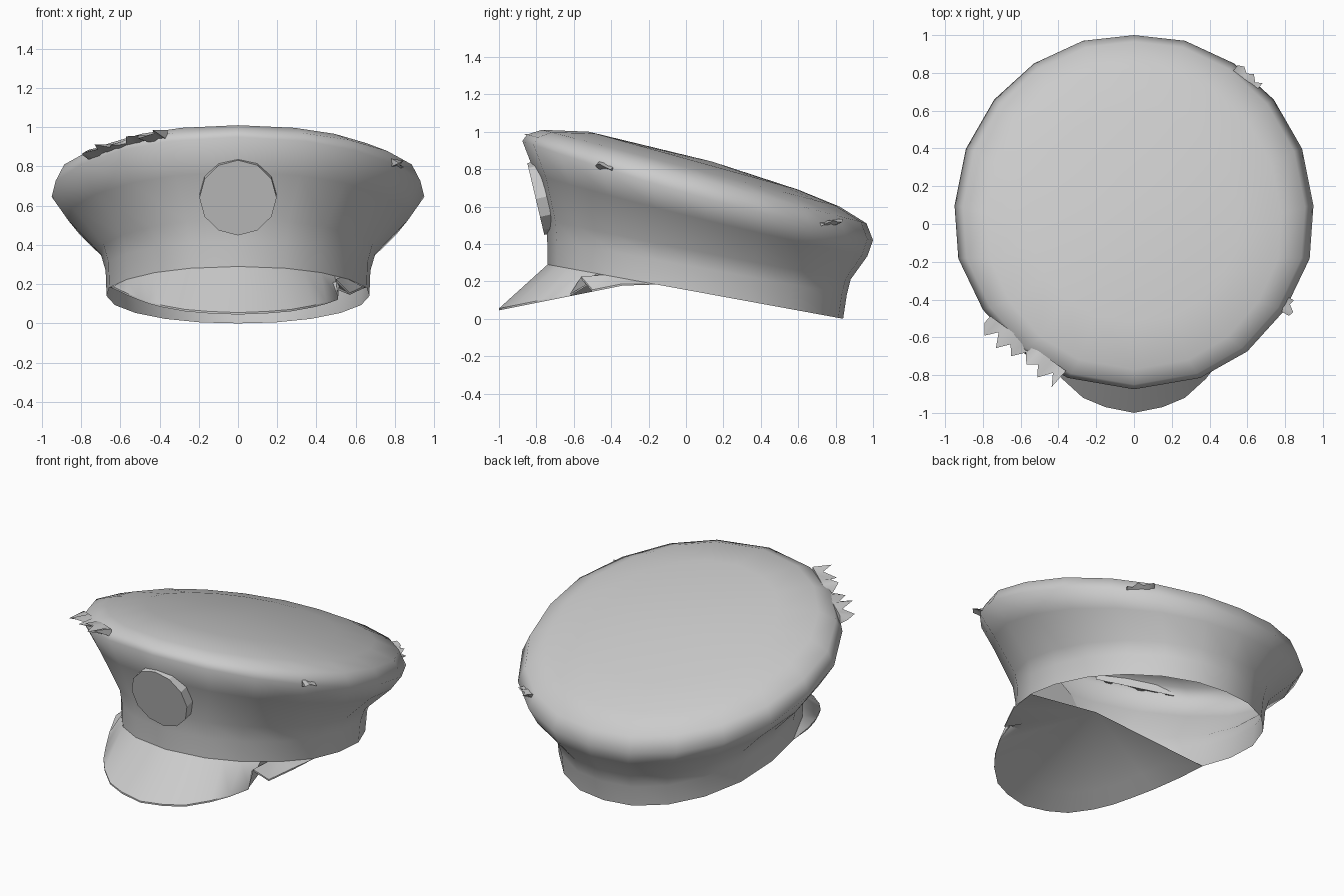
import bpy, bmesh, math, random
from mathutils import Vector

if "Cube" in bpy.data.objects:
    bpy.data.objects.remove(bpy.data.objects["Cube"])

random.seed(4)

# Half outline of the crown seen from above, back to front (20 sides in total)
HALF = [(0, 1), (.27, .97), (.53, .85), (.74, .66), (.89, .40), (.95, .10),
        (.93, -.18), (.80, -.45), (.60, -.67), (.35, -.81), (0, -.87)]
UNIT = [(x / .95, (y - .065) / .935) for x, y in HALF]
UNIT += [(-x, y) for x, y in UNIT[-2:0:-1]]

# Tilted rings: front y, front z, back y, back z, half width, sag at the sides
RINGS = [(-.74, .29, .84, .00, .67, 0), (-.742, .42, .86, .13, .675, 0),
         (-.75, .53, .88, .21, .70, .01), (-.805, .77, .97, .335, .865, .02),
         (-.875, .95, 1.0, .42, .95, .03), (-.85, .985, .965, .51, .905, 0),
         (-.77, 1.01, .82, .60, .78, 0), (-.52, 1.0, .60, .69, .56, 0)]


def make(name, verts, faces, angle=60):
    me = bpy.data.meshes.new(name)
    me.from_pydata([tuple(v) for v in verts], [], faces)
    bm = bmesh.new()
    bm.from_mesh(me)
    bmesh.ops.remove_doubles(bm, verts=bm.verts, dist=.0005)
    bmesh.ops.recalc_face_normals(bm, faces=bm.faces)
    bm.to_mesh(me)
    bm.free()
    ob = bpy.data.objects.new(name, me)
    bpy.context.collection.objects.link(ob)
    bpy.ops.object.select_all(action='DESELECT')
    ob.select_set(True)
    bpy.context.view_layer.objects.active = ob
    bpy.ops.object.shade_smooth_by_angle(angle=math.radians(angle))
    return ob


def ring(yf, zf, yb, zb, hx, sag):
    pts = []
    for u, v in UNIT:
        t = (v + 1) / 2
        pts.append(Vector((u * hx, yf + (yb - yf) * t, zf + (zb - zf) * t - sag * u * u)))
    return pts


# Open band and flared crown with a slightly domed top
rings = [ring(*r) for r in RINGS]
n = len(UNIT)
verts = [p for r in rings for p in r] + [Vector((0, .14, .84))]
faces = [(k * n + i, k * n + (i + 1) % n, (k + 1) * n + (i + 1) % n, (k + 1) * n + i)
         for k in range(len(rings) - 1) for i in range(n)]
top = (len(rings) - 1) * n
faces += [(top + i, top + (i + 1) % n, len(verts) - 1) for i in range(n)]
make("cap_body", verts, faces, 100)

rim = rings[0]
apex = Vector((0, -.345, .387))


# Visor: stations pair a rim position with a point on the outer edge
def rim_at(f):
    i = int(f)
    return rim[i].lerp(rim[i + 1], f - i)


EDGE = [(.15, -.97), (.27, -.92), (.38, -.82), (.45, -.73),
        (.51, -.62), (.57, -.50), (.635, -.34)]
half = [(9.5 - .5 * k, x, y, .045 + .2 * (y + 1)) for k, (x, y) in enumerate(EDGE)]
left = [(20 - f, -x, y, z) for f, x, y, z in half]
tear = (7.3, .50, -.56, .215)
right = half[:5] + [tear] + half[5:]
stations = left[::-1] + [(10, 0, -1, .045)] + right
inner = [rim[14]] + [rim_at(s[0]) for s in stations] + [rim[6]]
low = [rim[14]] + [Vector(s[1:]) for s in stations] + [rim[6]]
up = [p + Vector((0, 0, .01)) for p in low]
up[0], up[-1] = low[0], low[-1]
# ring under the visor keeps the torn notch local
mid = [p.lerp(apex, .2) for p in low]
k = 1 + stations.index(tear)
mid[k] = (mid[k - 1] + mid[k + 1]) / 2
m = len(inner)
faces = []
for i in range(m - 1):
    if i in (0, m - 2):
        e, j = (0, 1) if i == 0 else (m - 1, m - 2)
        faces += [(e, j, m + j), (e, m + j, 2 * m + j)]
    else:
        faces += [(i, i + 1, m + i + 1, m + i),
                  (m + i, m + i + 1, 2 * m + i + 1, 2 * m + i)]
    faces += [(2 * m + i, 2 * m + i + 1, 3 * m + i + 1, 3 * m + i),
              (3 * m + i, 3 * m + i + 1, 4 * m)]
make("visor", inner + up + low + mid + [apex], faces, 40)

# Round twelve-sided badge on the front
normal = Vector((0, -.97, -.23)).normalized()
bpy.ops.mesh.primitive_cylinder_add(vertices=12, radius=.197, depth=.06)
badge = bpy.context.object
badge.name = "badge"
badge.rotation_euler = normal.to_track_quat('Z', 'Y').to_euler()
badge.location = Vector((0, -.803, .64)) - normal * .03


# Frayed tears: a jagged row of spikes along the crown seam
def fray(name, start, end, count, spike, thick):
    a, b = Vector(start), Vector(end)
    out = Vector(((a + b).x, (a + b).y, 0)).normalized()
    rows = []
    for i in range(count + 1):
        p = a.lerp(b, i / count)
        d = spike * (random.uniform(.7, 1.1) if i % 2 else random.uniform(.15, .4))
        lift = random.uniform(-.3, 1.3) * thick
        rows += [p - out * .03 + Vector((0, 0, thick)),
                 p + out * d + Vector((0, 0, lift)),
                 p - out * .03 - Vector((0, 0, thick))]
    faces = [(0, 1, 2), (3 * count, 3 * count + 1, 3 * count + 2)]
    for i in range(count):
        for j in range(3):
            q = 3 * i + j
            r = 3 * i + (j + 1) % 3
            faces.append((q, r, r + 3, q + 3))
    make(name, rows, faces, 70)


fray("front_left_fray", (-.78, -.51, .86), (-.38, -.80, .96), 11, .085, .025)
fray("right_fray", (.81, -.48, .82), (.82, -.39, .80), 3, .035, .02)
fray("back_right_fray", (.54, .83, .515), (.66, .72, .50), 5, .035, .018)
